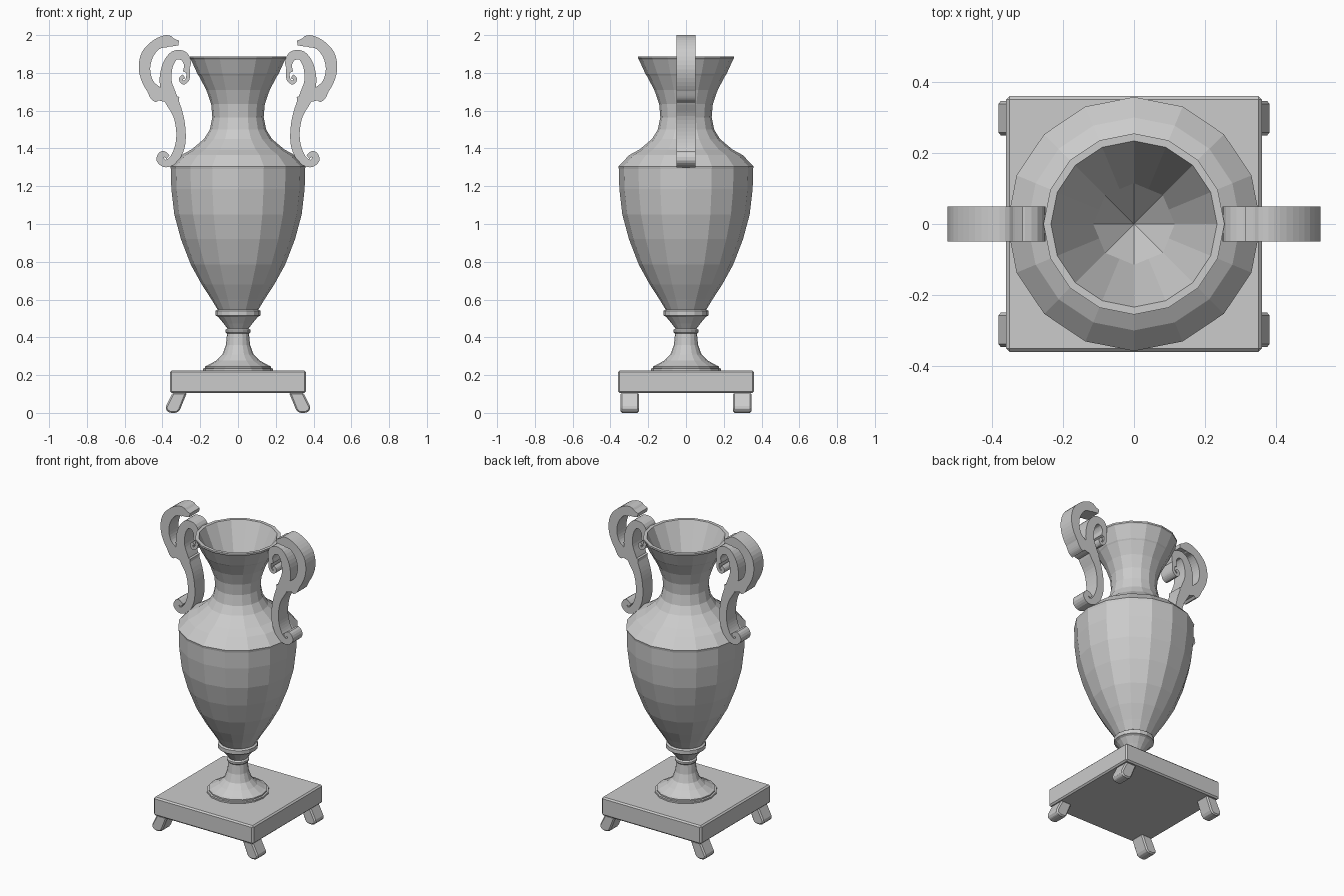
import bpy, bmesh, math
from mathutils import Vector

if "Cube" in bpy.data.objects:
    bpy.data.objects.remove(bpy.data.objects["Cube"])

mat = bpy.data.materials.new("stone grey")
mat.diffuse_color = (0.6, 0.6, 0.6, 1)
mat.use_nodes = True
mat.node_tree.nodes["Principled BSDF"].inputs["Base Color"].default_value = mat.diffuse_color


def finish(name, bm, bevel=0):
    bmesh.ops.recalc_face_normals(bm, faces=bm.faces)
    me = bpy.data.meshes.new(name)
    bm.to_mesh(me)
    bm.free()
    ob = bpy.data.objects.new(name, me)
    bpy.context.collection.objects.link(ob)
    me.materials.append(mat)
    if bevel:
        m = ob.modifiers.new("bevel", 'BEVEL')
        m.width = bevel
        m.segments = 1
        m.limit_method = 'ANGLE'
    return ob


def lathe(name, profile, n=16, octagon_from=None):
    """Turn (radius, z) points; rings from octagon_from on become 8-sided."""
    bm = bmesh.new()
    rings = []
    for k, (r, z) in enumerate(profile):
        if r == 0:
            rings.append([bm.verts.new((0, 0, z))] * n)
            continue
        ring = []
        for i in range(n):
            a = 2 * math.pi * i / n
            q = r
            if octagon_from is not None and k >= octagon_from and i % 2:
                q = r * math.cos(math.pi / 8)
            ring.append(bm.verts.new((q * math.cos(a), q * math.sin(a), z)))
        rings.append(ring)
    for a, b in zip(rings, rings[1:]):
        for i in range(n):
            j = (i + 1) % n
            vs = list(dict.fromkeys((a[i], a[j], b[j], b[i])))
            if len(vs) > 2:
                bm.faces.new(vs)
    return finish(name, bm)


# Vase: foot, collar, belly, shoulder, neck, lip and hollow inside
vase = [(0, .222), (.185, .222), (.185, .235), (.175, .237), (.175, .246),
        (.160, .252), (.115, .277), (.082, .31), (.064, .36), (.058, .42),
        (.066, .428), (.066, .44), (.056, .447), (.075, .472), (.105, .508),
        (.119, .515), (.119, .54), (.108, .547), (.14, .60), (.192, .68),
        (.25, .785), (.302, .92), (.337, 1.05), (.353, 1.185), (.355, 1.29),
        (.358, 1.305), (.30, 1.365), (.245, 1.395), (.18, 1.45),
        (.149, 1.50), (.136, 1.565), (.142, 1.635), (.168, 1.71),
        (.208, 1.785), (.214, 1.793), (.250, 1.872), (.255, 1.878),
        (.255, 1.888), (.234, 1.888), (.115, 1.62), (0, 1.48)]
lathe("vase_body", vase, octagon_from=len(vase) - 2)

# Plinth
bm = bmesh.new()
bmesh.ops.create_cube(bm, size=1)
bmesh.ops.scale(bm, vec=(.72, .72, .12), verts=bm.verts)
bmesh.ops.translate(bm, vec=(0, 0, .165), verts=bm.verts)
finish("plinth", bm, .009)


def prism(name, outline, y0, y1, bevel=0):
    bm = bmesh.new()
    f = bm.faces.new([bm.verts.new((x, y0, z)) for x, z in outline])
    ext = bmesh.ops.extrude_face_region(bm, geom=[f], use_keep_orig=True)
    vs = [v for v in ext["geom"] if isinstance(v, bmesh.types.BMVert)]
    bmesh.ops.translate(bm, vec=(0, y1 - y0, 0), verts=vs)
    return finish(name, bm, bevel)


# Four splayed feet
for sx in (-1, 1):
    for sy in (-1, 1):
        pts = [(.27, .108), (.345, .108), (.384, .03), (.38, .012), (.36, 0),
               (.325, 0), (.309, .012)]
        prism("foot", [(sx * x, z) for x, z in pts],
              sy * .25, sy * .346, .008)


def smooth(points, steps=4):
    """Catmull-Rom through the points (x, z, half width)."""
    p = [Vector(q) for q in points]
    p = [p[0] * 2 - p[1]] + p + [p[-1] * 2 - p[-2]]
    out = []
    for i in range(1, len(p) - 2):
        a, b, c, d = p[i - 1:i + 3]
        for s in range(steps):
            t = s / steps
            out.append(.5 * (2 * b + (c - a) * t + (2 * a - 5 * b + 4 * c - d) * t * t
                             + (3 * b - a - 3 * c + d) * t ** 3))
    return out + [p[-2]]


def ribbon(name, points, sign, half_depth=.05):
    """Flat scroll of varying width in the xz plane, with thickness in y."""
    path = smooth(points)
    bm = bmesh.new()
    rings = []
    for i, p in enumerate(path):
        t = path[min(i + 1, len(path) - 1)] - path[max(i - 1, 0)]
        nrm = Vector((-t[1], t[0])).normalized() * p[2]
        c = Vector((p[0], p[1]))
        rings.append([bm.verts.new((sign * q[0], y, q[1])) for q, y in
                      ((c + nrm, -half_depth), (c + nrm, half_depth),
                       (c - nrm, half_depth), (c - nrm, -half_depth))])
    for a, b in zip(rings, rings[1:]):
        for i in range(4):
            j = (i + 1) % 4
            bm.faces.new((a[i], a[j], b[j], b[i]))
    bm.faces.new(rings[0])
    bm.faces.new(rings[-1])
    return finish(name, bm)


# Handle scrolls: S-shaped stem ending in curls, leaf crest, small spur
stem = [(.370, 1.355, .012), (.398, 1.372, .016), (.412, 1.342, .02),
        (.382, 1.320, .02), (.338, 1.345, .024), (.308, 1.41, .026),
        (.302, 1.49, .025), (.318, 1.58, .027), (.358, 1.67, .036),
        (.383, 1.755, .032), (.372, 1.84, .028), (.335, 1.893, .025),
        (.287, 1.888, .025), (.268, 1.845, .018), (.283, 1.805, .009)]
curl = [(.270, 1.85, .012), (.264, 1.80, .010), (.268, 1.765, .010),
        (.290, 1.748, .010), (.303, 1.768, .010), (.286, 1.782, .012)]
leaf = [(.314, 1.958, .012), (.345, 1.962, .022), (.376, 1.968, .032),
        (.432, 1.950, .028), (.480, 1.895, .032), (.495, 1.82, .030),
        (.474, 1.745, .028), (.430, 1.697, .032), (.380, 1.672, .026),
        (.312, 1.662, .010)]
spur = [(.475, 1.72, .012), (.445, 1.675, .020), (.425, 1.652, .012)]
for side, sign in (("left", -1), ("right", 1)):
    ribbon(side + "_handle_stem", stem, sign)
    ribbon(side + "_handle_curl", curl, sign)
    ribbon(side + "_handle_leaf", leaf, sign)
    ribbon(side + "_handle_spur", spur, sign)
